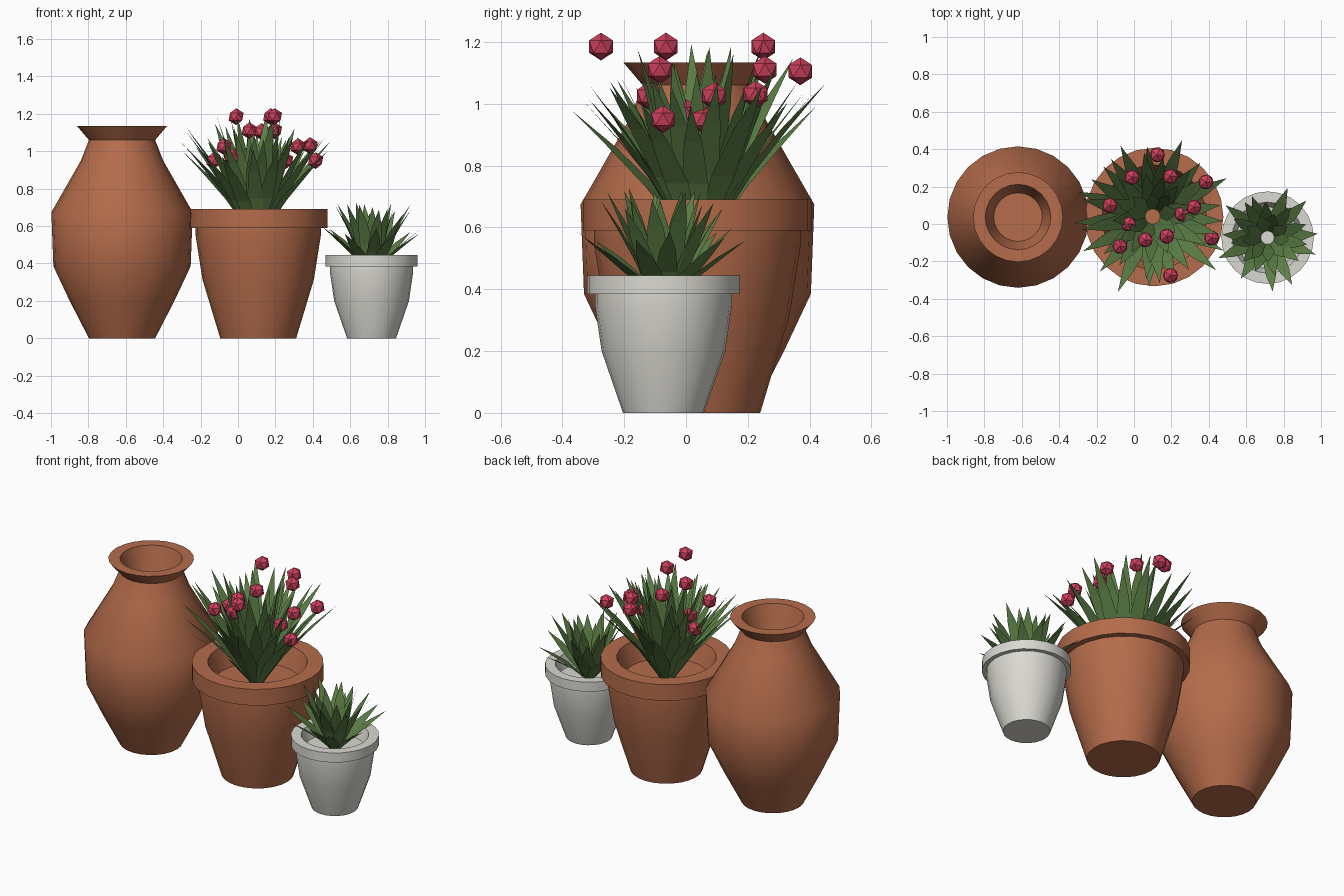
import bpy, bmesh, math, random
from mathutils import Vector

random.seed(4)
if "Cube" in bpy.data.objects:
    bpy.data.objects.remove(bpy.data.objects["Cube"])


def material(name, rgb):
    m = bpy.data.materials.new(name)
    m.use_nodes = True
    m.diffuse_color = (*rgb, 1)
    bsdf = next(n for n in m.node_tree.nodes if n.type == 'BSDF_PRINCIPLED')
    bsdf.inputs["Base Color"].default_value = (*rgb, 1)
    return m


terracotta = material("terracotta", (.46, .15, .07))
pale_stone = material("pale stone", (.70, .69, .64))
leaf_green = material("leaf green", (.107, .21, .06))
petal_red = material("petal red", (.61, .05, .105))


def finish(bm, name, mat):
    mesh = bpy.data.meshes.new(name)
    bm.to_mesh(mesh)
    bm.free()
    mesh.materials.append(mat)
    ob = bpy.data.objects.new(name, mesh)
    bpy.context.collection.objects.link(ob)
    return ob


def lathe(name, x, y, profile, mat, sides=24):
    """Turn a (radius, height) profile; both ends are closed by flat discs."""
    bm = bmesh.new()
    rings = []
    for r, z in profile:
        angles = [math.tau * i / sides for i in range(sides)]
        rings.append([bm.verts.new((x + r * math.cos(a), y + r * math.sin(a), z))
                      for a in angles])
    for low, high in zip(rings, rings[1:]):
        for i in range(sides):
            j = (i + 1) % sides
            bm.faces.new((low[i], low[j], high[j], high[i]))
    bm.faces.new(rings[0][::-1])
    bm.faces.new(rings[-1])
    ob = finish(bm, name, mat)
    bpy.ops.object.select_all(action='DESELECT')
    ob.select_set(True)
    bpy.context.view_layer.objects.active = ob
    bpy.ops.object.shade_smooth_by_angle(angle=math.radians(40))


def foliage(name, centre, start, rings, width):
    """Rings of flat pointed blades; each ring is (count, reach, rise)."""
    bm = bmesh.new()
    for k, (count, reach, rise) in enumerate(rings):
        for i in range(count):
            a = math.tau * (i + k / 2) / count - math.pi / 2 + random.uniform(-.1, .1)
            out = Vector((math.cos(a), math.sin(a), 0))
            side = Vector((-out.y, out.x, 0))
            far = reach * random.uniform(.85, 1.08)
            high = rise * random.uniform(.85, 1.08)
            rows = []
            for t, w in ((0, .4), (.4, 1), (.72, .7)):
                mid = Vector(centre) + out * (start + (far - start) * t ** 1.25)
                mid.z += high * t
                rows.append([bm.verts.new(mid + side * s * w * width) for s in (-.5, .5)])
            tip = bm.verts.new(Vector(centre) + out * far + Vector((0, 0, high)))
            for p, q in zip(rows, rows[1:]):
                bm.faces.new((p[0], p[1], q[1], q[0]))
            bm.faces.new((rows[-1][0], rows[-1][1], tip))
    finish(bm, name, leaf_green)


# Tall vase with flared lip
lathe("tall_vase", -.62, .037,
      [(.177, 0), (.28, .2), (.367, .385), (.378, .674), (.22, .95),
       (.177, 1.06), (.24, 1.134), (.175, 1.134), (.13, .98)], terracotta)

# Large flower pot with thick rim and soil floor
lathe("large_pot", .108, .037,
      [(.203, 0), (.298, .315), (.335, .55), (.335, .59), (.37, .59),
       (.37, .69), (.28, .69), (.24, .57)], terracotta)

# Small pale pot
lathe("small_pot", .714, -.073,
      [(.131, 0), (.2, .2), (.222, .35), (.222, .385), (.247, .385),
       (.247, .444), (.19, .444), (.165, .37)], pale_stone)

# Leaves
foliage("large_plant_leaves", (.1, .04, .57), .04,
        [(16, .43, .47), (16, .36, .54), (13, .24, .59), (9, .14, .58)], .085)
foliage("small_plant_leaves", (.714, -.073, .37), .035,
        [(11, .27, .22), (11, .21, .33), (9, .13, .36)], .075)

# Faceted blooms
blooms = [(.195, -.275, 1.185), (.175, -.065, 1.185), (-.01, .25, 1.185),
          (.195, .255, 1.11), (.125, .37, 1.105), (.06, -.085, 1.11),
          (.385, .225, 1.03), (.32, .09, 1.025), (-.075, -.12, 1.025),
          (.415, -.075, .95), (-.13, .1, .95), (-.03, 0, .97), (.255, .055, .95)]
for i, place in enumerate(blooms):
    bm = bmesh.new()
    bmesh.ops.create_icosphere(bm, subdivisions=1, radius=.045)
    bmesh.ops.translate(bm, verts=bm.verts, vec=place)
    finish(bm, f"bloom_{i + 1}", petal_red)
